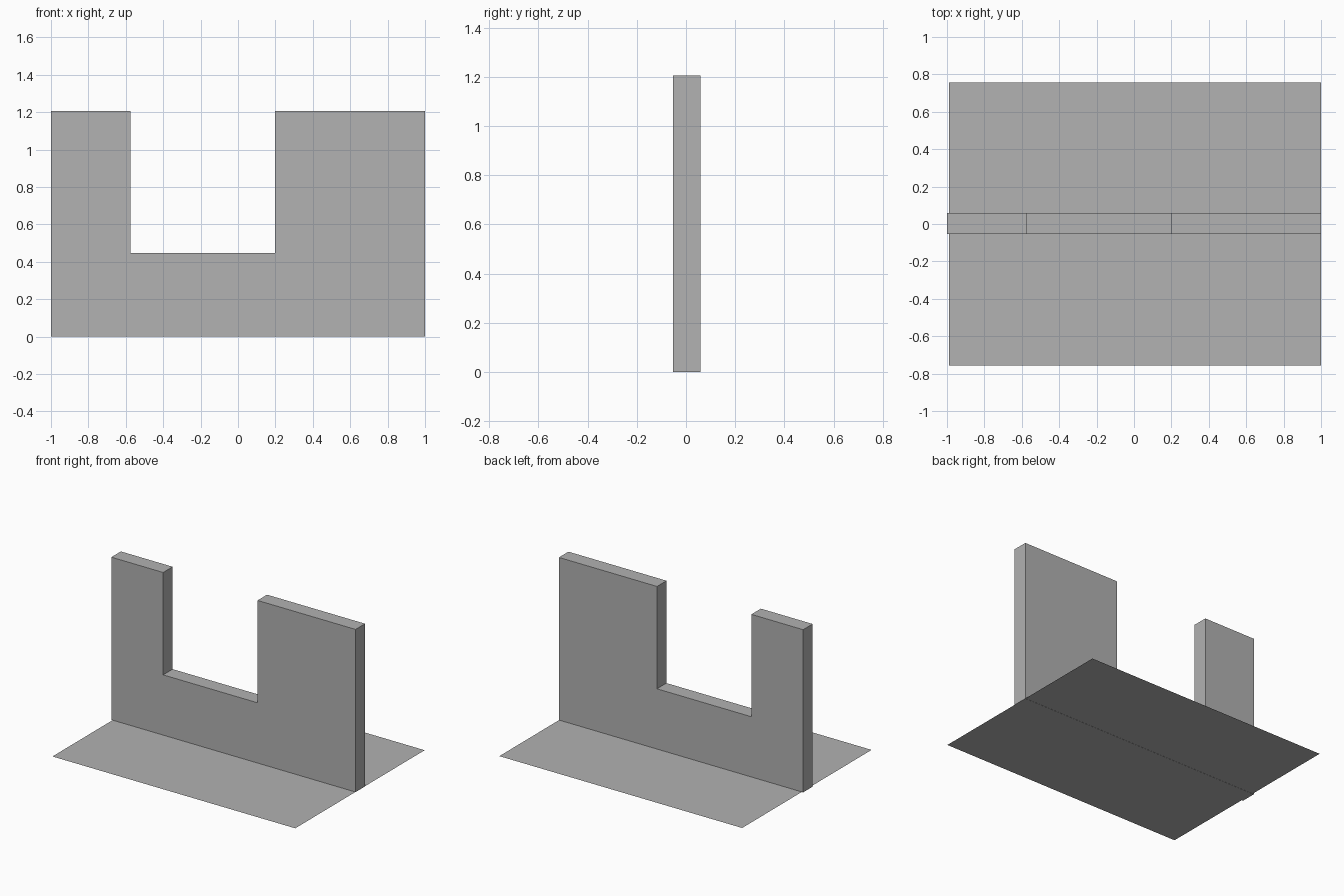
import bpy
import bmesh
from mathutils import Vector

cube = bpy.data.objects.get("Cube")
if cube:
    bpy.data.objects.remove(cube, do_unlink=True)

# One plain grey for everything
grey = bpy.data.materials.new("plain_grey")
grey.use_nodes = True
colour = (0.445, 0.445, 0.445, 1)
grey.diffuse_color = colour
grey.node_tree.nodes["Principled BSDF"].inputs["Base Color"].default_value = colour


def add_outline(name, points, depth=None):
    """Make a flat face from an outline, optionally extruded by a vector."""
    bm = bmesh.new()
    face = bm.faces.new([bm.verts.new(p) for p in points])
    if depth:
        result = bmesh.ops.extrude_face_region(bm, geom=[face], use_keep_orig=True)
        moved = [v for v in result["geom"] if isinstance(v, bmesh.types.BMVert)]
        bmesh.ops.translate(bm, verts=moved, vec=Vector(depth))
        bmesh.ops.recalc_face_normals(bm, faces=bm.faces)
    mesh = bpy.data.meshes.new(name)
    bm.to_mesh(mesh)
    bm.free()
    mesh.materials.append(grey)
    obj = bpy.data.objects.new(name, mesh)
    bpy.context.collection.objects.link(obj)
    return obj


# Upright wall with an open notch in its top edge
front, back, top = -0.053, 0.058, 1.205
notch_left, notch_right, sill = -0.576, 0.197, 0.447
profile = [(-1, 0), (1, 0), (1, top), (notch_right, top), (notch_right, sill),
           (notch_left, sill), (notch_left, top), (-1, top)]
add_outline("notched_wall", [(x, front, z) for x, z in profile], (0, back - front, 0))

# Thin floor sheet, just clear of the wall's underside
left, right, half, level = -0.99, 0.999, 0.757, 0.001
add_outline("floor_sheet", [(left, -half, level), (right, -half, level),
                            (right, half, level), (left, half, level)])
